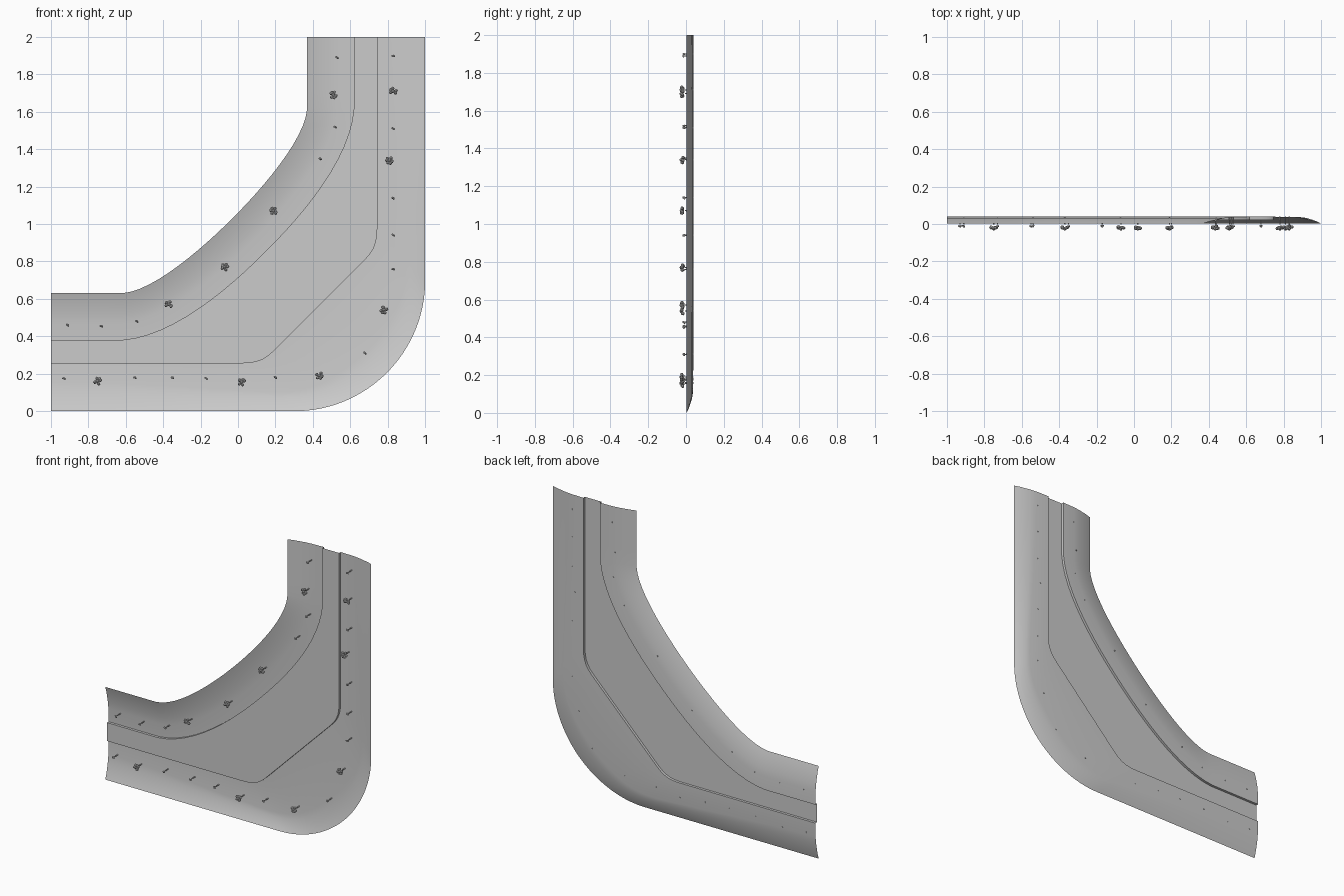
import bpy, bmesh, math, random
from mathutils import Vector, Matrix, geometry

if "Cube" in bpy.data.objects:
    bpy.data.objects.remove(bpy.data.objects["Cube"])

random.seed(4)


def half_rail(x, pieces):
    """Straight run down from z=2, curved pieces to the diagonal, then the mirrored half."""
    z0 = pieces[0][0][1]
    pts = [Vector((x, 2 - (2 - z0) * i / 4)) for i in range(4)]
    for a, b, c, d, n in pieces:
        seg = geometry.interpolate_bezier(Vector(a), Vector(b), Vector(c), Vector(d), n + 1)
        pts += [p.copy() for p in seg[:-1]]
    pts.append(Vector(pieces[-1][3]))
    return pts + [Vector((1 - p.y, 1 - p.x)) for p in reversed(pts[:-1])]


# Four guide rails in (x, z): outer edge, path sides, inner edge
outer = half_rail(1.0, [((1, .69), (1, .51), (.926, .335), (.796, .204), 12)])
path_out = half_rail(.745, [((.745, 1), (.745, .92), (.74, .87), (.68, .81), 6),
                            ((.68, .81), (.6, .73), (.52, .65), (.435, .565), 6)])
path_in = half_rail(.62, [((.62, 1.62), (.60, 1.35), (.35, 1.055), (.147, .853), 12)])
inner = half_rail(.37, [((.37, 1.62), (.36, 1.45), (.12, 1.18), (-.03, 1.03), 12)])

FLOOR, PATH = .039, .022
BANK = [(0, .003), (.035, .014), (.075, .023), (.115, .031), (.16, .036)]


def bank(edge, side):
    """Curved bank section from an outside edge to the side of the path."""
    u = (side - edge).normalized()
    row = [edge + u * d for d, _ in BANK] + [side]
    return [Vector((p.x, y, p.y)) for p, y in zip(row, [y for _, y in BANK] + [FLOOR])]


# Banked ground sheet with stepped path
bm = bmesh.new()
rows = []
for a, b, c, d in zip(outer, path_out, path_in, inner):
    section = bank(a, b) + [Vector((b.x, PATH, b.y)), Vector((c.x, PATH, c.y))]
    section += list(reversed(bank(d, c)))
    rows.append([bm.verts.new(p) for p in section])
for r, s in zip(rows, rows[1:]):
    for i in range(len(r) - 1):
        bm.faces.new((r[i], r[i + 1], s[i + 1], s[i]))
bm.normal_update()
if sum(f.normal.y for f in bm.faces) > 0:
    bmesh.ops.reverse_faces(bm, faces=bm.faces[:])
mesh = bpy.data.meshes.new("banked_ground")
bm.to_mesh(mesh)
bm.free()
ground = bpy.data.objects.new("banked_ground", mesh)
bpy.context.collection.objects.link(ground)
bpy.context.view_layer.objects.active = ground
ground.select_set(True)
bpy.ops.object.shade_smooth_by_angle(angle=math.radians(30))


def plant(name, x, z, lumps, spread, radius, top):
    """Thin stem with a lumpy crown, growing toward -y."""
    bm = bmesh.new()
    stem = Matrix.Translation((x, .018, z)) @ Matrix.Rotation(math.pi / 2, 4, 'X')
    bmesh.ops.create_cone(bm, cap_ends=True, segments=5, radius1=.004, radius2=.003,
                          depth=.044, matrix=stem)
    for i in range(lumps):
        ang = i * 2.4 + random.random()
        r = 0 if i == 0 else spread
        y = top + radius * (1 if i == 0 else random.uniform(1.1, 2.0))
        m = Matrix.Translation((x + r * math.cos(ang), y, z + r * math.sin(ang)))
        m = m @ Matrix.Rotation(ang, 4, 'Y')
        bmesh.ops.create_icosphere(bm, subdivisions=1, radius=radius, matrix=m)
    me = bpy.data.meshes.new(name)
    bm.to_mesh(me)
    bm.free()
    bpy.context.collection.objects.link(bpy.data.objects.new(name, me))


# Large clumped bushes
for x, z in [(.51, 1.69), (.83, 1.71), (.81, 1.34), (.19, 1.07), (-.07, .77), (-.37, .57),
             (.78, .54), (.435, .19), (.02, .155), (-.75, .16)]:
    plant("bush", x, z, 7, .015, .010, -.035)

# Small shrubs
for x, z in [(.53, 1.89), (.83, 1.90), (.52, 1.52), (.83, 1.51), (.44, 1.35), (.83, 1.14),
             (.83, .94), (.83, .76), (.68, .31), (.2, .18), (-.17, .175), (-.35, .18),
             (-.55, .18), (-.93, .175), (-.91, .46), (-.73, .455), (-.54, .48)]:
    plant("shrub", x, z, 3, .005, .006, -.02)
